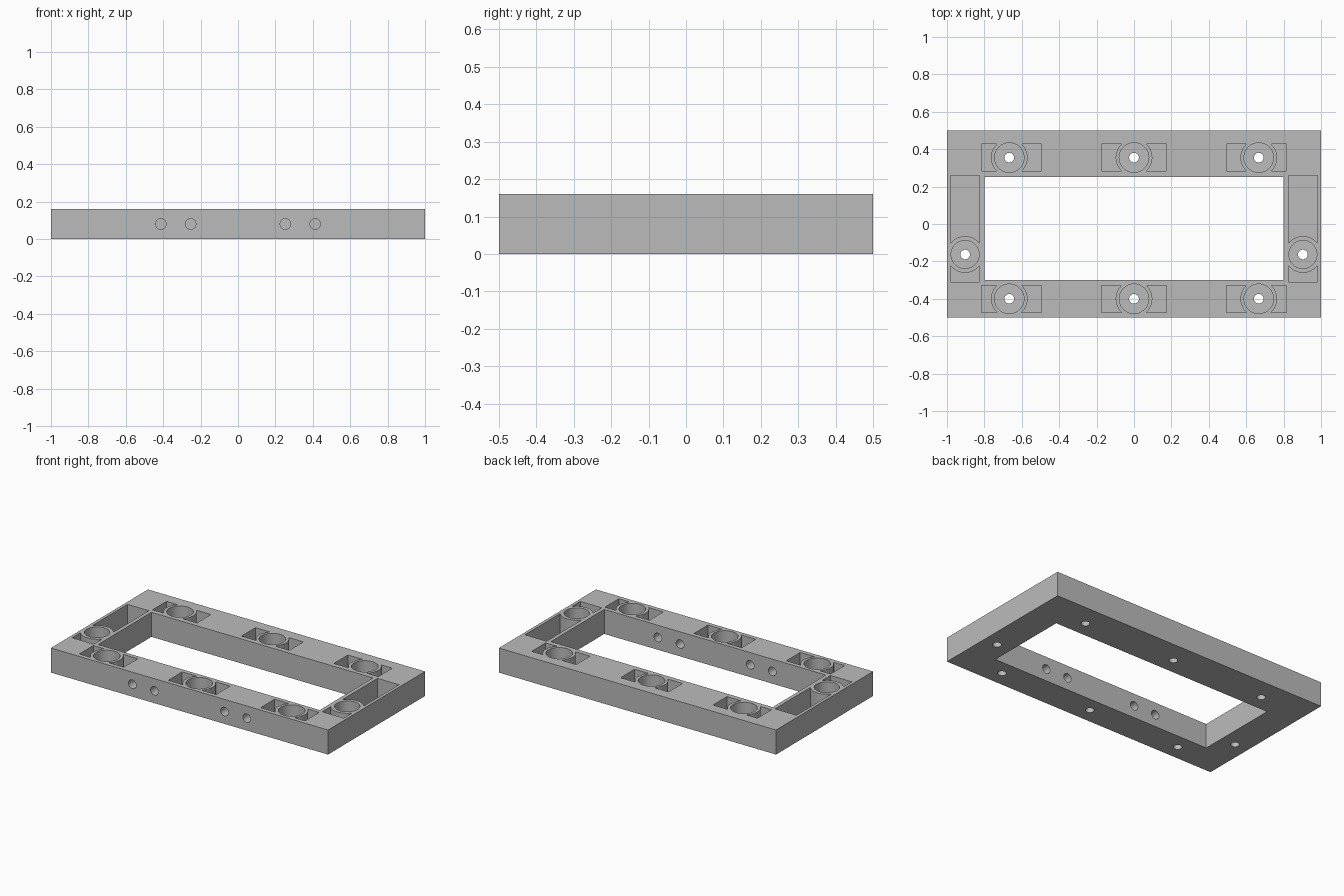
import bpy
import bmesh
from mathutils import Matrix, Vector

cube = bpy.data.objects.get("Cube")
if cube:
    bpy.data.objects.remove(cube)

HEIGHT = 0.16
FLOOR = 0.03

grey = bpy.data.materials.new("light grey")
grey.use_nodes = True
grey.diffuse_color = (0.5, 0.5, 0.5, 1)
grey.node_tree.nodes["Principled BSDF"].inputs["Base Color"].default_value = grey.diffuse_color


def add_box(bm, low, high):
    low, high = Vector(low), Vector(high)
    size = Matrix.Diagonal((*(high - low), 1))
    bmesh.ops.create_cube(bm, size=1, matrix=Matrix.Translation((low + high) / 2) @ size)


def add_cylinder(bm, start, end, radius, sides=48):
    start, end = Vector(start), Vector(end)
    axis = end - start
    turn = axis.to_track_quat('Z', 'Y').to_matrix().to_4x4()
    bmesh.ops.create_cone(bm, cap_ends=True, segments=sides, radius1=radius, radius2=radius,
                          depth=axis.length, matrix=Matrix.Translation((start + end) / 2) @ turn)


def make_object(name, bm):
    mesh = bpy.data.meshes.new(name)
    bm.to_mesh(mesh)
    bm.free()
    mesh.materials.append(grey)
    obj = bpy.data.objects.new(name, mesh)
    bpy.context.collection.objects.link(obj)
    return obj


def cut(target, cutter):
    """Subtract the cutter, bake the result and discard the cutter."""
    mod = target.modifiers.new("cut", 'BOOLEAN')
    mod.operation = 'DIFFERENCE'
    mod.solver = 'EXACT'
    mod.object = cutter
    bpy.context.view_layer.objects.active = target
    bpy.ops.object.modifier_apply(modifier=mod.name)
    bpy.data.objects.remove(cutter)


# Screw positions: two rows on the long rails, one on each short rail
rows = [(x, y) for y in (-0.4, 0.355) for x in (-0.667, 0, 0.667)]
sides = [(-0.903, -0.163), (0.903, -0.163)]

# Rectangular frame with an off-centre opening
bm = bmesh.new()
add_box(bm, (-1, -0.5, 0), (1, 0.5, HEIGHT))
frame = make_object("frame", bm)
bm = bmesh.new()
add_box(bm, (-0.8, -0.3, -0.1), (0.8, 0.25, 0.3))
cut(frame, make_object("opening_cutter", bm))

# Rectangular pockets, leaving a round collar about each screw
bm = bmesh.new()
for x, y in rows:
    left = max(x - 0.173, -0.815) if x <= 0 else x - 0.173
    right = min(x + 0.173, 0.815)
    add_box(bm, (left, y - 0.072, FLOOR), (right, y + 0.072, 0.3))
for s in (-1, 1):
    a, b = sorted((s * 0.825, s * 0.98))
    add_box(bm, (a, -0.31, FLOOR), (b, 0.26, 0.3))
pockets = make_object("pocket_cutter", bm)
bm = bmesh.new()
for x, y in rows + sides:
    add_cylinder(bm, (x, y, -0.1), (x, y, 0.4), 0.098)
cut(pockets, make_object("collar_cutter", bm))
cut(frame, pockets)

# Wide bores inside the collars
bm = bmesh.new()
for x, y in rows + sides:
    add_cylinder(bm, (x, y, FLOOR), (x, y, 0.3), 0.079 if (x, y) in rows else 0.075)
cut(frame, make_object("bore_cutter", bm))

# Screw holes through the floor and cable holes through the front rail
bm = bmesh.new()
for x, y in rows + sides:
    add_cylinder(bm, (x, y, -0.1), (x, y, 0.1), 0.026, 32)
for x in (-0.413, -0.253, 0.253, 0.413):
    add_cylinder(bm, (x, -0.6, 0.08), (x, -0.2, 0.08), 0.028, 32)
cut(frame, make_object("hole_cutter", bm))

# Smooth round walls, sharp edges
bpy.ops.object.select_all(action='DESELECT')
frame.select_set(True)
bpy.context.view_layer.objects.active = frame
bpy.ops.object.shade_smooth_by_angle(angle=0.6)
